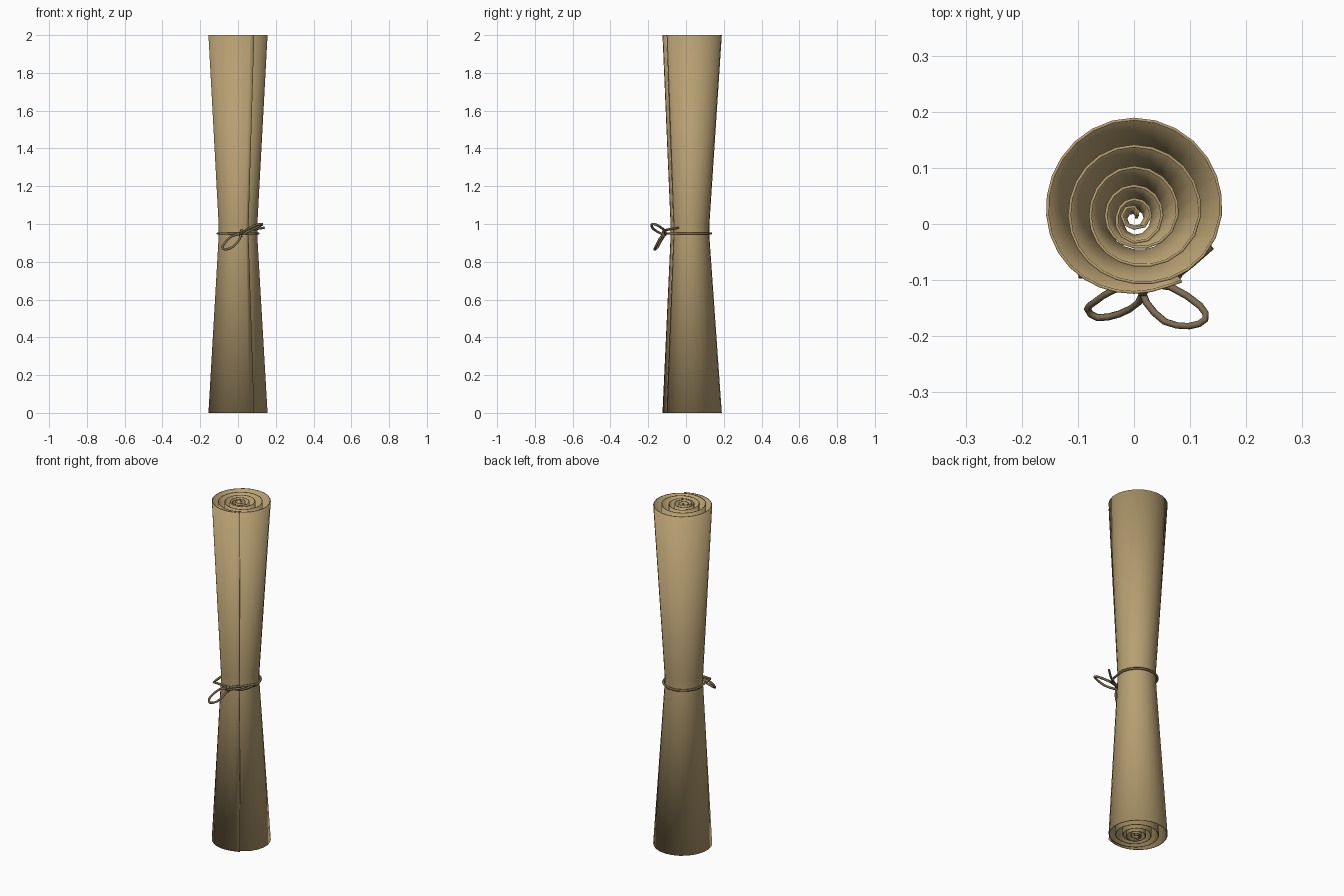
import bpy, math
from mathutils import Vector

if "Cube" in bpy.data.objects:
    bpy.data.objects.remove(bpy.data.objects["Cube"])


def material(name, rgb):
    m = bpy.data.materials.new(name)
    m.diffuse_color = (*rgb, 1)
    m.use_nodes = True
    m.node_tree.nodes["Principled BSDF"].inputs["Base Color"].default_value = m.diffuse_color
    return m


PAPER = material("parchment tan", (0.47, 0.345, 0.165))
CORD = material("cord brown", (0.20, 0.145, 0.08))


def catmull(p0, p1, p2, p3, t):
    return 0.5 * (2 * p1 + (p2 - p0) * t + (2 * p0 - 5 * p1 + 4 * p2 - p3) * t * t
                  + (3 * p1 - p0 - 3 * p2 + p3) * t ** 3)


# Rolled sheet: spiral radius at each quarter turn, counter-clockwise from the right
radii = [0.006, 0.016, 0.022, 0.023, 0.030, 0.029, 0.030, 0.048,
         0.050, 0.053, 0.050, 0.056, 0.077, 0.086, 0.078, 0.088,
         0.117, 0.124, 0.115, 0.119, 0.154, 0.172, 0.154, 0.137, 0.150]
outline = []
last = len(radii) - 1
END = 23.38                       # outer edge stops just past the front
for i in range(last):
    steps = 2 + i // 4
    for k in range(steps):
        t = k / steps
        if i + t > END:
            break
        r = catmull(radii[max(i - 1, 0)], radii[i], radii[i + 1],
                    radii[min(i + 2, last)], t)
        a = (i + t) * math.pi / 2
        outline.append((r * math.cos(a), 0.015 + r * math.sin(a)))
outline.append((0.085, -0.102))

# Sheet rows, pinched at the waist
rows = [(0.0, 1.0), (0.93, 0.65), (1.0, 0.65), (2.0, 1.0)]
n = len(outline)
verts = [(x * s, y * s, z) for z, s in rows for x, y in outline]
faces = [(j * n + i, j * n + i + 1, (j + 1) * n + i + 1, (j + 1) * n + i)
         for j in range(len(rows) - 1) for i in range(n - 1)]
mesh = bpy.data.meshes.new("rolled_sheet")
mesh.from_pydata(verts, [], faces)
mesh.materials.append(PAPER)
sheet = bpy.data.objects.new("rolled_sheet", mesh)
bpy.context.collection.objects.link(sheet)
solid = sheet.modifiers.new("thickness", 'SOLIDIFY')
solid.thickness = 0.005
solid.offset = 0
mesh.polygons.foreach_set("use_smooth", [True] * len(mesh.polygons))


def cord(name, pts, radius=0.0065, closed=False):
    """Low-sided tube along a path."""
    cu = bpy.data.curves.new(name, 'CURVE')
    cu.dimensions = '3D'
    cu.bevel_depth = radius
    cu.bevel_resolution = 1
    cu.use_fill_caps = True
    sp = cu.splines.new('POLY')
    sp.points.add(len(pts) - 1)
    for p, co in zip(sp.points, pts):
        p.co = (*co, 1)
    sp.use_cyclic_u = closed
    sp.use_smooth = True
    ob = bpy.data.objects.new(name, cu)
    bpy.context.collection.objects.link(ob)
    cu.materials.append(CORD)
    bpy.ops.object.select_all(action='DESELECT')
    ob.select_set(True)
    bpy.context.view_layer.objects.active = ob
    bpy.ops.object.convert(target='MESH')
    return ob


def smooth_path(pts, steps=3):
    """Rounded open path through a few points."""
    p = [Vector(q) for q in pts]
    p = [p[0]] + p + [p[-1]]
    out = [catmull(*p[i:i + 4], k / steps)
           for i in range(len(p) - 3) for k in range(steps)]
    return out + [p[-1]]


# Tie around the waist, with flared front corners
Z = 0.95
back = [(0.108 * math.cos(a), 0.022 + 0.110 * math.sin(a), Z)
        for a in [math.radians(-20 + 220 * k / 16) for k in range(17)]]
front = [(-0.098, -0.06, Z), (-0.094, -0.092, Z), (-0.05, -0.094, Z),
         (0.01, -0.104, Z), (0.05, -0.097, Z), (0.08, -0.092, Z), (0.094, -0.06, Z)]
cord("waist_tie", back + front, closed=True)

# Bow loops, tail and knot
cord("bow_loop_right", smooth_path([
    (0.015, -0.115, 0.945), (0.022, -0.140, 0.953), (0.055, -0.174, 0.975),
    (0.098, -0.182, 0.995), (0.127, -0.170, 1.000), (0.118, -0.146, 0.990),
    (0.065, -0.112, 0.965), (0.018, -0.108, 0.945)], 2))
cord("bow_loop_left", smooth_path([
    (0.018, -0.115, 0.955), (0.008, -0.140, 0.920), (-0.025, -0.160, 0.880),
    (-0.065, -0.167, 0.865), (-0.083, -0.152, 0.875), (-0.070, -0.139, 0.900),
    (-0.035, -0.117, 0.935), (0.015, -0.108, 0.950)], 2))
cord("bow_tail", smooth_path([
    (0.005, -0.110, 0.940), (0.040, -0.110, 0.965),
    (0.085, -0.085, 0.972), (0.138, -0.040, 0.980)], 3))
cord("bow_knot", [(0.015, -0.112, 0.932), (0.014, -0.122, 0.945),
                  (0.017, -0.122, 0.958), (0.020, -0.108, 0.966)], 0.008)
